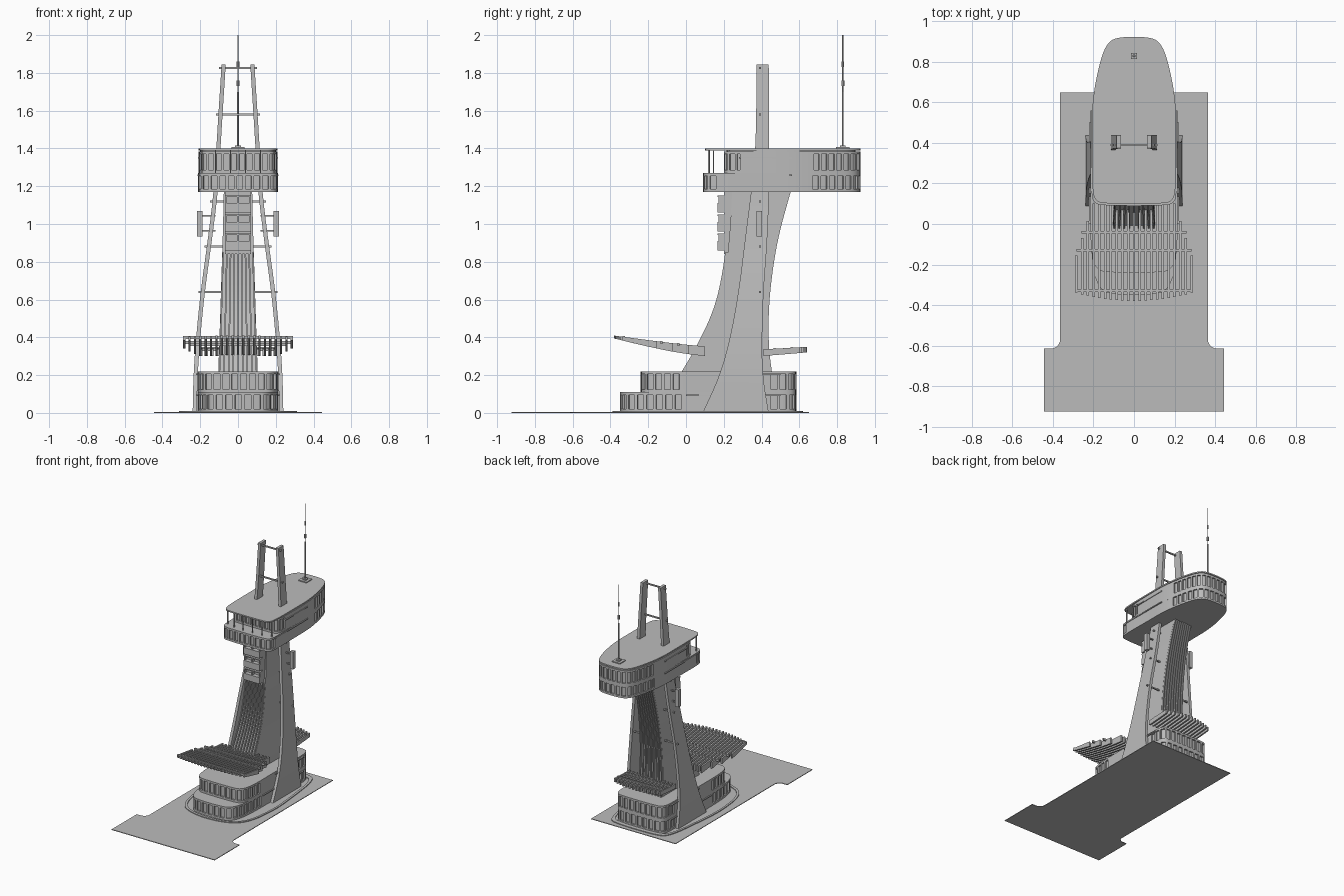
import bpy, bmesh, math
from mathutils import Vector

cube = bpy.data.objects.get("Cube")
if cube:
    bpy.data.objects.remove(cube, do_unlink=True)

grey = bpy.data.materials.new("light grey")
grey.use_nodes = True
grey.diffuse_color = (0.5, 0.5, 0.5, 1)
grey.node_tree.nodes["Principled BSDF"].inputs["Base Color"].default_value = (0.5, 0.5, 0.5, 1)


def finish(name, bm):
    bmesh.ops.recalc_face_normals(bm, faces=bm.faces)
    mesh = bpy.data.meshes.new(name)
    bm.to_mesh(mesh)
    bm.free()
    mesh.materials.append(grey)
    mesh.shade_smooth()
    mesh.set_sharp_from_angle(angle=math.radians(25))
    obj = bpy.data.objects.new(name, mesh)
    bpy.context.collection.objects.link(obj)


def add_loft(bm, rings):
    """Skin between equal rings of points and cap both ends."""
    loops = [[bm.verts.new(p) for p in ring] for ring in rings]
    n = len(loops[0])
    for a, b in zip(loops, loops[1:]):
        for i in range(n):
            j = (i + 1) % n
            bm.faces.new((a[i], a[j], b[j], b[i]))
    bm.faces.new(loops[0][::-1])
    bm.faces.new(loops[-1])


def add_prism(bm, outline, z0, z1):
    add_loft(bm, [[(x, y, z) for x, y in outline] for z in (z0, z1)])


def add_box(bm, xs, ys, zs):
    add_prism(bm, [(xs[0], ys[0]), (xs[1], ys[0]), (xs[1], ys[1]), (xs[0], ys[1])], *zs)


def soften(points, closed=False, times=3):
    """Corner-cutting curve through tuples of any size."""
    pts = [Vector(p) for p in points]
    for _ in range(times):
        out = [] if closed else [pts[0]]
        for a, b in zip(pts, pts[1:] + pts[:1] if closed else pts[1:]):
            out += [a.lerp(b, 0.25), a.lerp(b, 0.75)]
        pts = out if closed else out + [pts[-1]]
    return pts


def plan(half):
    """Closed rounded outline from its +x half, front to back."""
    return soften(half + [(-x, y) for x, y in half[::-1]], True)


def sample(table, key):
    """Linear look-up on the first column."""
    for a, b in zip(table, table[1:]):
        if key <= b[0]:
            return a.lerp(b, max(0, (key - a[0]) / (b[0] - a[0])))
    return table[-1]


def glazed(outline, count, front, back, depth=0.012):
    """Outline with recessed window bays before front and behind back."""
    edges = list(zip(outline, outline[1:] + outline[:1]))
    step = sum((b - a).length for a, b in edges) / count
    even, travelled = [], 0.0
    for a, b in edges:
        length = (b - a).length
        while len(even) * step < travelled + length - 1e-6 and len(even) < count:
            even.append(a.lerp(b, (len(even) * step - travelled) / length))
        travelled += length
    result = []
    for i, (a, b) in enumerate(zip(even, even[1:] + even[:1])):
        y = (a.y + b.y) / 2
        normal = Vector((b.y - a.y, a.x - b.x)).normalized()
        inset = depth if (y < front or y > back) and i % 3 else 0
        result += [a.lerp(b, 0.02) - normal * inset, a.lerp(b, 0.98) - normal * inset]
    return result


def storey(name, half, z0, z1, front, back, rim=0.015, count=150):
    outline = plan(half)
    bm = bmesh.new()
    add_prism(bm, outline, z0, z0 + rim)
    add_prism(bm, glazed(outline, count, front, back), z0 + rim, z1 - rim)
    add_prism(bm, outline, z1 - rim, z1)
    finish(name, bm)


# Ground plate with flared forecourt
side = [(0.365, 0.65)]
for k in range(7):
    a = math.pi + k * math.pi / 12
    side.append((0.41 + 0.045 * math.cos(a), -0.57 + 0.045 * math.sin(a)))
side += [(0.445, -0.615), (0.445, -0.925)]
bm = bmesh.new()
add_prism(bm, side + [(-x, y) for x, y in side[::-1]], 0, 0.005)
finish("ground_plate", bm)

# Kerb ring around the building
kerb = plan([(0.12, -0.39), (0.28, -0.3), (0.32, 0), (0.3, 0.25), (0.26, 0.58), (0.17, 0.62)])
bm = bmesh.new()
for a, b in zip(kerb, kerb[1:] + kerb[:1]):
    add_prism(bm, [a, b, b * 0.95, a * 0.95], 0.004, 0.011)
finish("kerb_ring", bm)

# Base building, two storeys
tail = [(0.215, 0.1), (0.215, 0.45), (0.205, 0.57), (0.14, 0.585)]
storey("lower_storey", [(0.08, -0.35), (0.17, -0.33), (0.21, -0.2)] + tail, 0.005, 0.11, -0.02, 0.45)
storey("upper_storey", [(0.1, -0.24), (0.19, -0.23), (0.215, -0.12)] + tail, 0.11, 0.22, -0.02, 0.45)
bm = bmesh.new()
for s in (1, -1):
    add_box(bm, (s * 0.2, s * 0.222), (0.15, 0.5), (0.2, 0.208))
    add_box(bm, (s * 0.2, s * 0.222), (0.0, 0.5), (0.09, 0.098))
finish("side_ledges", bm)

# Tower core: height, half width, front y, back y
core = soften([(0.2, 0.105, -0.02, 0.445), (0.35, 0.1, 0.07, 0.425), (0.55, 0.093, 0.165, 0.425),
               (0.75, 0.087, 0.21, 0.445), (0.95, 0.08, 0.232, 0.48), (1.18, 0.075, 0.245, 0.545)])
bm = bmesh.new()
add_loft(bm, [[(-w, f, z), (w, f, z), (w, b, z), (-w, b, z)] for z, w, f, b in core])
finish("tower_core", bm)

# Vertical fins on the front and back of the core
bm = bmesh.new()
for i in range(9):
    u = -0.94 + i * 0.235
    for col, out, top in ((2, -0.014, 0.85), (3, 0.012, 1.18)):
        rings = []
        for st in [s for s in core if s[0] < top] + [sample(core, top)]:
            x, y = u * st[1], st[col]
            rings.append([(x - 0.004, y, st[0]), (x + 0.004, y, st[0]),
                          (x + 0.004, y + out, st[0]), (x - 0.004, y + out, st[0])])
        add_loft(bm, rings)
finish("core_fins", bm)

# Stacked bay windows below the deck
bm = bmesh.new()
add_box(bm, (-0.07, 0.07), (0.2, 0.26), (0.84, 1.17))
for i in range(3):
    z = 0.86 + i * 0.1
    add_box(bm, (-0.07, 0.07), (0.167, 0.22), (z, z + 0.05))
    add_box(bm, (-0.07, 0.07), (0.167, 0.22), (z + 0.082, z + 0.09))
    for x in (-0.066, 0, 0.066):
        add_box(bm, (x - 0.004, x + 0.004), (0.172, 0.22), (z + 0.05, z + 0.082))
finish("bay_windows", bm)

# Curved side legs: height, outer x, front y, back y
leg = soften([(0.005, 0.24, 0.09, 0.437), (0.2, 0.236, 0.18, 0.405), (0.4, 0.222, 0.235, 0.402),
              (0.65, 0.197, 0.28, 0.41), (0.9, 0.162, 0.31, 0.43), (1.17, 0.128, 0.345, 0.44),
              (1.4, 0.115, 0.37, 0.44), (1.845, 0.087, 0.374, 0.438)])
for s, label in ((1, "left"), (-1, "right")):
    bm = bmesh.new()
    add_loft(bm, [[(s * x, f, z), (s * x, b, z), (s * (x - 0.022), b, z), (s * (x - 0.022), f, z)]
                  for z, x, f, b in leg])
    finish(label + "_leg", bm)
    bm = bmesh.new()
    add_box(bm, (s * 0.188, s * 0.216), (0.372, 0.402), (0.935, 1.07))
    for z in (0.96, 1.04):
        add_box(bm, (s * 0.12, s * 0.19), (0.382, 0.392), (z, z + 0.008))
    finish(label + "_sign_box", bm)

# Tie bars through the legs
bm = bmesh.new()
for z in (0.64, 0.88, 1.12, 1.58, 1.825):
    w = sample(leg, z)[1] + 0.012
    add_box(bm, (-w, w), (0.386, 0.396), (z - 0.005, z + 0.005))
finish("tie_bars", bm)

# Slatted canopies: y, bottom z, top z
sweep = soften([(-0.385, 0.395, 0.41), (-0.2, 0.35, 0.385), (0, 0.31, 0.36), (0.2, 0.293, 0.345),
                (0.4, 0.3, 0.335), (0.64, 0.32, 0.35)])


def slat(bm, x, y0, y1):
    rings = []
    for i in range(9):
        y, lo, hi = sample(sweep, y0 + (y1 - y0) * i / 8)
        rings.append([(x - 0.006, y, lo), (x + 0.006, y, lo), (x + 0.006, y, hi), (x - 0.006, y, hi)])
    add_loft(bm, rings)


def cross_beam(bm, y, w):
    z = sample(sweep, y)[2]
    add_box(bm, (-w, w), (y - 0.006, y + 0.006), (z - 0.012, z + 0.004))


bm = bmesh.new()
for i in range(21):
    x = -0.285 + i * 0.0285
    slat(bm, x, -0.38 + 0.5 * x * x, 0.1 - 3 * max(0, abs(x) - 0.2))
for y, w in ((-0.33, 0.29), (-0.13, 0.285), (-0.04, 0.26)):
    cross_beam(bm, y, w)
finish("front_canopy", bm)
bm = bmesh.new()
for i in range(14):
    x = -0.195 + i * 0.03
    slat(bm, x, 0.41, 0.64 - x * x)
for y in (0.47, 0.56):
    cross_beam(bm, y, 0.2)
finish("rear_canopy", bm)

# Observation deck and roof
stern = [(0.208, 0.4), (0.208, 0.6), (0.17, 0.8), (0.13, 0.9), (0.07, 0.924)]
storey("deck_lower_storey", [(0.13, 0.09), (0.2, 0.1), (0.212, 0.16)] + stern, 1.17, 1.27, 0.17, 0.66)
storey("deck_upper_storey", [(0.13, 0.2), (0.19, 0.205), (0.205, 0.26)] + stern, 1.27, 1.385, 0.28, 0.66)
bm = bmesh.new()
add_prism(bm, plan([(0.13, 0.1), (0.19, 0.11), (0.207, 0.17)] + stern), 1.39, 1.4)
add_prism(bm, [p * 0.97 for p in plan([(0.13, 0.22), (0.19, 0.23), (0.2, 0.3)] + stern)], 1.38, 1.392)
finish("roof", bm)
bm = bmesh.new()
for x, y in ((0.19, 0.145), (0.12, 0.125), (0.04, 0.12)):
    for s in (1, -1):
        add_box(bm, (s * x - 0.003, s * x + 0.003), (y - 0.003, y + 0.003), (1.265, 1.395))
finish("terrace_posts", bm)
bm = bmesh.new()
for s in (1, -1):
    add_box(bm, (s * 0.19, s * 0.213), (0.28, 0.56), (1.348, 1.356))
    add_box(bm, (s * 0.19, s * 0.215), (0.16, 0.56), (1.255, 1.263))
finish("deck_side_trims", bm)

# Antenna mast
bm = bmesh.new()
add_box(bm, (-0.035, 0.035), (0.795, 0.865), (1.4, 1.407))
add_box(bm, (-0.015, 0.015), (0.815, 0.845), (1.407, 1.415))
for r, z0, z1 in ((0.005, 1.41, 1.7), (0.003, 1.7, 2.0), (0.008, 1.73, 1.76), (0.007, 1.83, 1.86)):
    ring = [(r * math.cos(k * math.pi / 4), 0.83 + r * math.sin(k * math.pi / 4)) for k in range(8)]
    add_prism(bm, ring, z0, z1)
finish("antenna_mast", bm)
